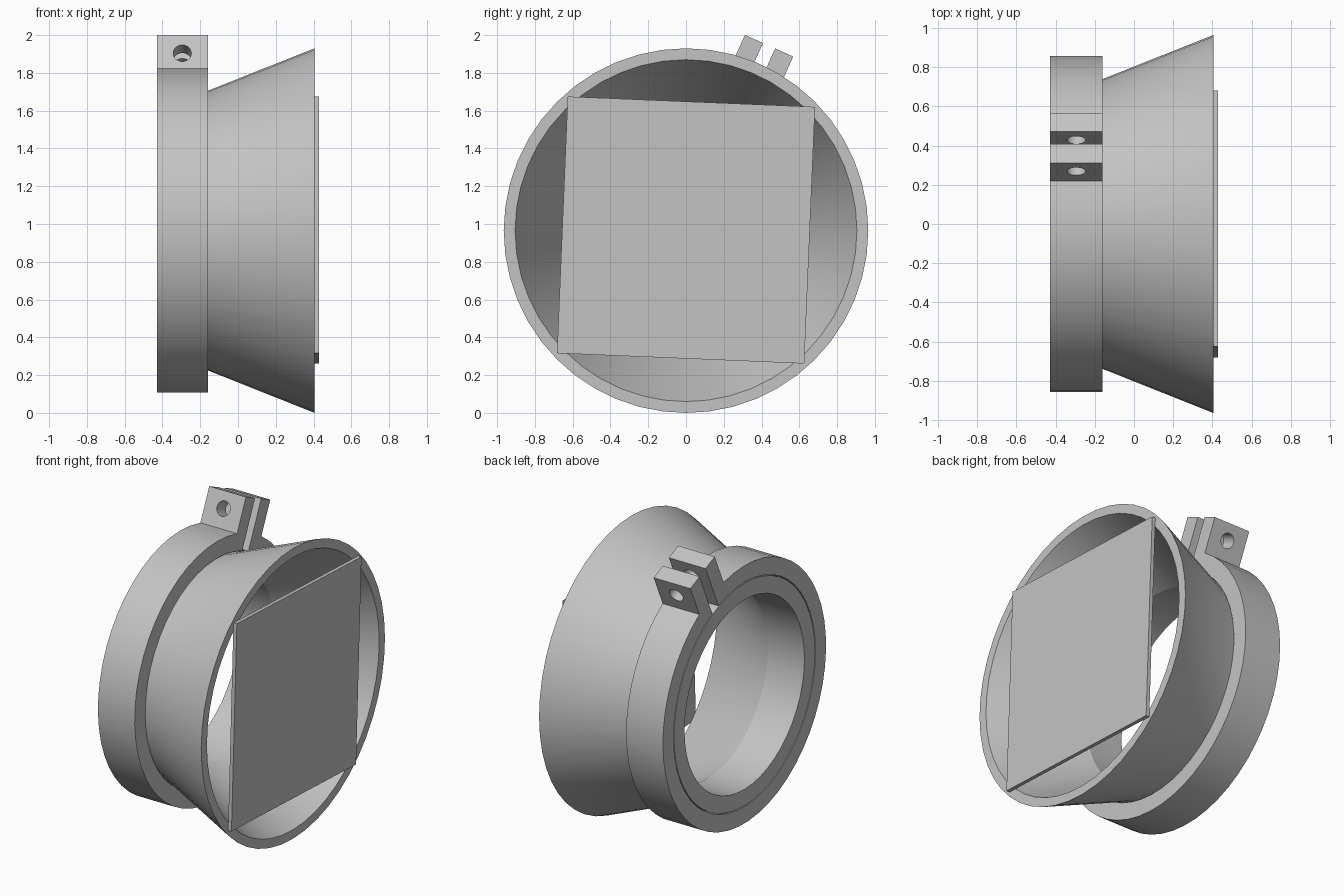
import bpy, bmesh
from math import sin, cos, pi, radians, asin
from mathutils import Matrix, Vector

cube = bpy.data.objects.get("Cube")
if cube:
    bpy.data.objects.remove(cube)

AXIS_Z = 0.965          # height of the tube axis, which runs along x
BACK, NECK, RIM, FRONT = -0.43, -0.16, 0.405, 0.43
SEGMENTS = 48
EAR_ANGLE = radians(24.2)

grey = bpy.data.materials.new("plain_grey")
grey.use_nodes = True
colour = (0.55, 0.55, 0.55, 1)
grey.diffuse_color = colour
grey.node_tree.nodes["Principled BSDF"].inputs["Base Color"].default_value = colour


def finish(name, bm):
    """Turn a bmesh into a shaded grey object."""
    bmesh.ops.recalc_face_normals(bm, faces=bm.faces)
    mesh = bpy.data.meshes.new(name)
    bm.to_mesh(mesh)
    bm.free()
    mesh.materials.append(grey)
    obj = bpy.data.objects.new(name, mesh)
    bpy.context.collection.objects.link(obj)
    return obj


def smooth(obj):
    bpy.ops.object.select_all(action='DESELECT')
    obj.select_set(True)
    bpy.context.view_layer.objects.active = obj
    bpy.ops.object.shade_smooth_by_angle(angle=radians(25))


def lathe(name, profile):
    """Revolve a closed (x, radius) profile around the tube axis."""
    bm = bmesh.new()
    rings = []
    for i in range(SEGMENTS):
        a = 2 * pi * i / SEGMENTS
        rings.append([bm.verts.new((x, r * sin(a), AXIS_Z + r * cos(a))) for x, r in profile])
    n = len(profile)
    for i, ring in enumerate(rings):
        after = rings[(i + 1) % SEGMENTS]
        for j in range(n):
            k = (j + 1) % n
            bm.faces.new((ring[j], ring[k], after[k], after[j]))
    return finish(name, bm)


def ear_point(x, t, r):
    """Point at tangential offset t and radius r from the clamp slit."""
    c, s = cos(EAR_ANGLE), sin(EAR_ANGLE)
    return Vector((x, t * c + r * s, AXIS_Z - t * s + r * c))


def arc(radius, offset):
    """Points the long way round, from one side of the slit to the other."""
    start = asin(offset / radius)
    span = 2 * pi - 2 * start
    return [(radius * sin(start + span * i / SEGMENTS),
             radius * cos(start + span * i / SEGMENTS)) for i in range(SEGMENTS + 1)]


# Neck flaring into the hood
smooth(lathe("flared_hood", [(BACK, 0.63), (BACK, 0.74), (NECK, 0.74),
                             (RIM, 0.965), (RIM, 0.905), (NECK, 0.63)]))

# Split clamp ring with two ears, drawn as one outline and extruded
slit, ear, top = 0.035, 0.14, 1.073
outline = [(slit, top), (ear, top)] + arc(0.857, ear)
outline += [(-ear, top), (-slit, top)] + arc(0.746, slit)[::-1]
bm = bmesh.new()
face = bm.faces.new([bm.verts.new(ear_point(BACK, t, r)) for t, r in outline])
side = bmesh.ops.extrude_face_region(bm, geom=[face])
moved = [v for v in side["geom"] if isinstance(v, bmesh.types.BMVert)]
bmesh.ops.translate(bm, verts=moved, vec=(NECK - BACK, 0, 0))
clamp = finish("clamp_ring", bm)

# Bolt hole through both ears
bm = bmesh.new()
bmesh.ops.create_cone(bm, cap_ends=True, segments=24, radius1=0.048, radius2=0.048, depth=0.5)
turn = Matrix.Rotation(-EAR_ANGLE, 4, 'X') @ Matrix.Rotation(pi / 2, 4, 'X')
bm.transform(Matrix.Translation(ear_point((BACK + NECK) / 2, 0, 0.967)) @ turn)
cutter = finish("bolt_hole_cutter", bm)
cut = clamp.modifiers.new("bolt_hole", 'BOOLEAN')
cut.operation = 'DIFFERENCE'
cut.solver = 'EXACT'
cut.object = cutter
bpy.context.view_layer.objects.active = clamp
bpy.ops.object.modifier_apply(modifier=cut.name)
bpy.data.objects.remove(cutter)
smooth(clamp)

# Rectangular plate resting on the rim, slightly turned
bm = bmesh.new()
bmesh.ops.create_cube(bm, size=1)
bm.transform(Matrix.Translation(((RIM + FRONT) / 2, 0, AXIS_Z + 0.003))
             @ Matrix.Rotation(radians(-2.4), 4, 'X')
             @ Matrix.Diagonal((FRONT - RIM, 1.31, 1.36, 1)))
finish("front_plate", bm)
